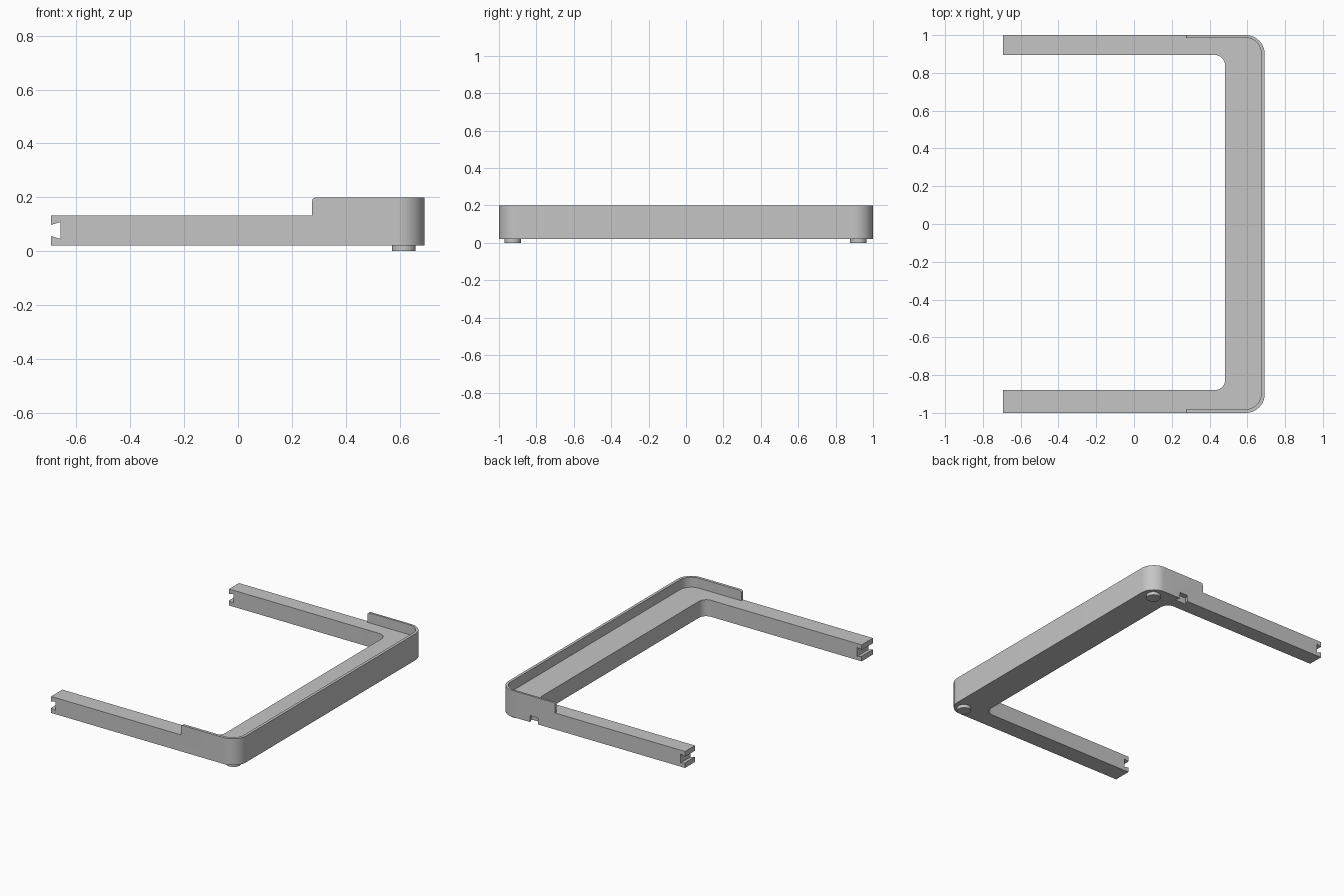
import bpy
import bmesh
from math import cos, sin, pi
from mathutils import Vector

if "Cube" in bpy.data.objects:
    bpy.data.objects.remove(bpy.data.objects["Cube"], do_unlink=True)

grey = bpy.data.materials.new("plain grey")
grey.use_nodes = True
COLOUR = (0.56, 0.56, 0.56, 1)
grey.diffuse_color = COLOUR
grey.node_tree.nodes["Principled BSDF"].inputs["Base Color"].default_value = COLOUR

BOTTOM, DECK, RIM = 0.022, 0.133, 0.2
LEFT, RIGHT = -0.693, 0.692
STEP_X = 0.275          # where the raised rim starts


def rounded(corners, steps=14):
    """Outline from (x, y, radius) right-angle corners."""
    out = []
    for i, (x, y, r) in enumerate(corners):
        p = Vector((x, y))
        if r == 0:
            out.append(p)
            continue
        u = (Vector(corners[i - 1][:2]) - p).normalized()
        v = (Vector(corners[(i + 1) % len(corners)][:2]) - p).normalized()
        c = p + (u + v) * r
        for k in range(steps + 1):
            t = k / steps * pi / 2
            out.append(c - v * r * cos(t) - u * r * sin(t))
    return out


def prism(name, outline, lo, hi, along="z"):
    """Extrude an outline along z (points are x, y) or y (points are x, z)."""
    bm = bmesh.new()
    place = (lambda p, d: (p[0], p[1], d)) if along == "z" else (lambda p, d: (p[0], d, p[1]))
    face = bm.faces.new([bm.verts.new(place(p, lo)) for p in outline])
    new = bmesh.ops.extrude_face_region(bm, geom=[face])["geom"]
    shift = (0, 0, hi - lo) if along == "z" else (0, hi - lo, 0)
    bmesh.ops.translate(bm, vec=shift, verts=[g for g in new if isinstance(g, bmesh.types.BMVert)])
    bmesh.ops.recalc_face_normals(bm, faces=bm.faces)
    mesh = bpy.data.meshes.new(name)
    bm.to_mesh(mesh)
    bm.free()
    mesh.materials.append(grey)
    ob = bpy.data.objects.new(name, mesh)
    bpy.context.collection.objects.link(ob)
    return ob


def activate(ob):
    bpy.ops.object.select_all(action="DESELECT")
    ob.select_set(True)
    bpy.context.view_layer.objects.active = ob


def carve(body, cutter):
    cutter.hide_render = True
    mod = body.modifiers.new("cut", "BOOLEAN")
    mod.operation = "DIFFERENCE"
    mod.solver = "EXACT"
    mod.object = cutter
    activate(body)
    bpy.ops.object.modifier_apply(modifier=mod.name)
    bpy.data.objects.remove(cutter, do_unlink=True)


# U-shaped frame at full rim height
frame = prism("frame", rounded([
    (LEFT, -1, 0), (RIGHT, -1, 0.1), (RIGHT, 1, 0.1), (LEFT, 1, 0),
    (LEFT, 0.895, 0), (0.482, 0.895, 0.055), (0.482, -0.88, 0.055), (LEFT, -0.88, 0),
]), BOTTOM, RIM)

# lowered deck inside the thin rim
carve(frame, prism("deck_cutter", rounded([
    (0.2, -0.981, 0), (0.673, -0.981, 0.083), (0.673, 0.986, 0.083), (0.2, 0.986, 0),
]), DECK, 0.3))

# lowered arms, leaving a rounded top corner on each rim end
rim_corner = [(STEP_X + 0.015 * (1 - cos(k * pi / 16)), RIM - 0.015 * (1 - sin(k * pi / 16)))
              for k in range(9)]
carve(frame, prism("arm_cutter", [(-1, DECK), (STEP_X, DECK)] + rim_corner
                   + [(STEP_X + 0.015, 0.3), (-1, 0.3)], -1.2, 1.2, "y"))

# dovetail slots across both arm ends
carve(frame, prism("end_slot_cutter", [
    (LEFT - 0.02, 0.061), (LEFT - 0.02, 0.093), (LEFT, 0.098),
    (LEFT + 0.034, 0.108), (LEFT + 0.034, 0.046), (LEFT, 0.056),
], -1.2, 1.2, "y"))

# dovetail notch in the lower edge of the back side
carve(frame, prism("back_notch_cutter", [
    (0.402, 1.02), (0.402, 1), (0.388, 0.965), (0.476, 0.965), (0.462, 1), (0.462, 1.02),
], -0.05, 0.065))

# merge leftover coplanar faces
bm = bmesh.new()
bm.from_mesh(frame.data)
bmesh.ops.dissolve_limit(bm, angle_limit=0.01, verts=bm.verts, edges=bm.edges)
bm.to_mesh(frame.data)
bm.free()

# round feet under the two corners
feet = []
for name, y in (("front_foot", -0.927), ("back_foot", 0.922)):
    ring = [(0.615 + 0.044 * cos(k * pi / 24), y + 0.044 * sin(k * pi / 24)) for k in range(48)]
    feet.append(prism(name, ring, 0, BOTTOM + 0.004))

for ob in [frame] + feet:
    activate(ob)
    bpy.ops.object.shade_smooth_by_angle()
